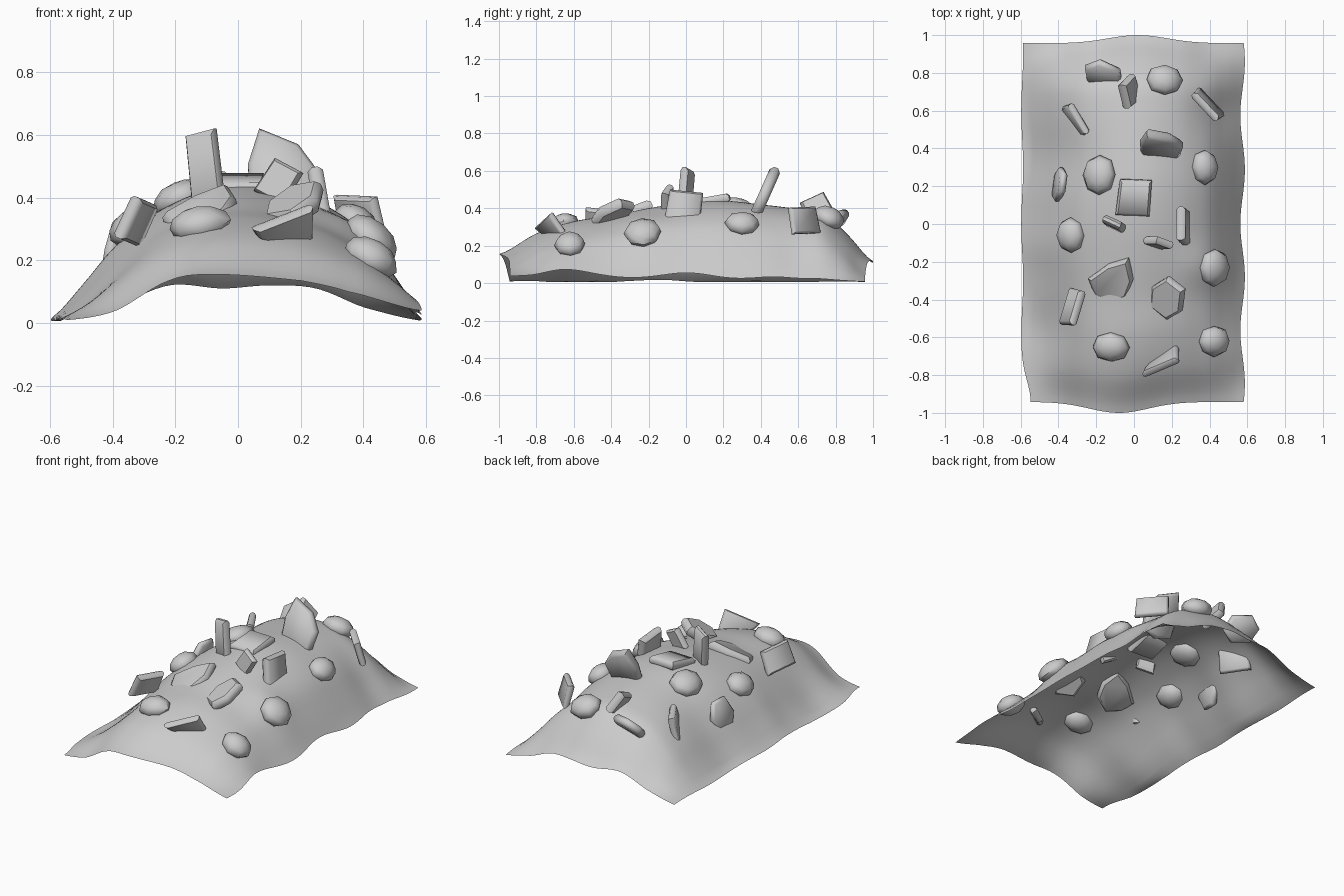
import bpy, bmesh, math, random
from mathutils import Vector, Matrix

if "Cube" in bpy.data.objects:
    bpy.data.objects.remove(bpy.data.objects["Cube"])

random.seed(4)


def interp(table, t):
    """Smooth cubic interpolation through (position, value) pairs."""
    if t <= table[0][0]:
        return table[0][1]
    for i in range(len(table) - 1):
        (a, p1), (b, p2) = table[i], table[i + 1]
        if t <= b:
            p0 = table[max(i - 1, 0)][1]
            p3 = table[min(i + 2, len(table) - 1)][1]
            f = (t - a) / (b - a)
            return 0.5 * (2*p1 + (p2-p0)*f + (2*p0-5*p1+4*p2-p3)*f*f + (3*p1-p0-3*p2+p3)*f**3)
    return table[-1][1]


# ridge line along y, middle cross-section, and the two end borders
RIDGE = [(-1, .15), (-.8, .265), (-.6, .33), (-.4, .36), (-.2, .40), (0, .43),
         (.2, .44), (.4, .42), (.6, .395), (.75, .36), (.87, .25), (1, .11)]
MIDDLE = [(-.6, .005), (-.5, .105), (-.4, .235), (-.3, .33), (-.2, .385), (-.1, .42), (0, .435),
          (.1, .43), (.2, .405), (.3, .36), (.4, .285), (.5, .15), (.6, .015)]
FRONT = [(-.6, .005), (-.4, .035), (-.22, .135), (-.08, .155), (.2, .135), (.35, .1), (.6, .035)]
BACK = [(-.6, .005), (-.4, .05), (-.22, .12), (-.05, .11), (.1, .12), (.25, .11), (.4, .05), (.6, .005)]
# soft swells and hollows on the flanks: x, y, radius, amount
BUMPS = [(.38, -.23, .13, .03), (-.42, .36, .2, -.04), (-.44, -.58, .16, -.03),
         (-.48, -.12, .13, .02), (.47, .62, .14, -.035), (.56, -.72, .15, .03)]


def height(x, y):
    border, e0 = (FRONT, .15) if y < 0 else (BACK, .11)
    w = (interp(RIDGE, y) - e0) / (.435 - e0)
    e, m = interp(border, x), interp(MIDDLE, x)
    lumps = sum(a * math.exp(-((x - cx) ** 2 + (y - cy) ** 2) / r ** 2) for cx, cy, r, a in BUMPS)
    return max(.006, e + w * (m - e) + lumps)


def add_object(name, bm):
    bmesh.ops.recalc_face_normals(bm, faces=bm.faces)
    me = bpy.data.meshes.new(name)
    bm.to_mesh(me)
    bm.free()
    ob = bpy.data.objects.new(name, me)
    bpy.context.collection.objects.link(ob)
    bpy.ops.object.select_all(action='DESELECT')
    ob.select_set(True)
    bpy.context.view_layer.objects.active = ob
    bpy.ops.object.shade_smooth_by_angle(angle=math.radians(50))
    return ob


# mound: thin open sheet with wavy borders
bm = bmesh.new()
bmesh.ops.create_grid(bm, x_segments=40, y_segments=64, size=1)
for v in bm.verts:
    u, w = v.co.x, v.co.y
    if u > 0:
        x = u * (0.575 + 0.012 * math.cos(10.5 * (w - 0.3)))
    else:
        x = u * (0.592 + 0.005 * math.cos(10 * w) - 0.04 * math.exp(-((w + 1) / 0.15) ** 2))
    centre, end = (0.02, 0.957) if w > 0 else (-0.08, 0.942)
    y = w * (end + (1 - end) * math.exp(-((x - centre) / 0.22) ** 2))
    v.co = (x, y, height(x, w))
add_object("mound", bm)


def frame(n, roll, loc):
    """Local z along n, local x horizontal, local y upward."""
    n = n.normalized()
    x = Vector((0, 0, 1)).cross(n).normalized()
    y = n.cross(x)
    m = Matrix((x, y, n)).transposed().to_4x4()
    return Matrix.Translation(loc) @ m @ Matrix.Rotation(math.radians(roll), 4, 'Z')


# rounded stones: flattened eight-sided pebbles lying along the slope (x, y, rx, ry)
STONES = [(-.18, .26, .092, .105), (.37, .30, .078, .092), (-.33, -.06, .083, .095),
          (.42, -.23, .095, .1), (.42, -.62, .092, .082), (-.12, -.65, .098, .08),
          (.16, .76, .098, .085)]
for i, (x, y, rx, ry) in enumerate(STONES):
    e = 0.04
    n = Vector((height(x - e, y) - height(x + e, y), height(x, y - e) - height(x, y + e), 2 * e))
    n = (n.normalized() + Vector((0, 0, 0.25))).normalized()
    bm = bmesh.new()
    bmesh.ops.create_uvsphere(bm, u_segments=8, v_segments=6, radius=1)
    for v in bm.verts:
        v.co *= random.uniform(0.97, 1.04)
    loc = Vector((x, y, height(x, y))) + n * 0.008
    q = Vector((0, 0, 1)).rotation_difference(n).to_matrix().to_4x4()
    bm.transform(Matrix.Translation(loc) @ q @ Matrix.Diagonal((rx, ry, 0.058, 1)))
    add_object(f"stone_{i + 1}", bm)

# shard outlines in a unit box
OUT = {
    'quad': [(-.5, -.5), (.5, -.46), (.48, .5), (-.46, .46)],
    'leaf': [(-.42, -.4), (0, -.5), (.42, -.4), (.5, 0), (.22, .32), (-.3, .5), (-.45, .1)],
    'tri': [(-.5, 0), (-.4, -.15), (.1, -.5), (.5, -.4), (.3, .5)],
    'hex': [(-.5, .05), (-.3, -.45), (.25, -.5), (.5, -.1), (.3, .45), (-.25, .5)],
}

# flat shards: outline, location, facing azimuth, elevation, roll, width, height, thickness
UPPER = [('leaf', .14, .42, .475, -90, 24, 0, .24, .31, .06),
         ('quad', -.105, 0, .485, -115, 2, 8, .11, .26, .045),
         ('quad', .13, -.10, .45, -105, 10, -30, .11, .13, .04),
         ('hex', .18, -.39, .375, -140, 58, 20, .2, .22, .06),
         ('leaf', -.1, -.3, .355, -120, 63, -25, .21, .28, .06),
         ('tri', .15, -.73, .30, -55, -30, 0, .25, .17, .04),
         ('quad', 0, .14, .44, -90, 80, -5, .18, .2, .05)]
FLANK = [('quad', .39, .63, .335, 43, 15, 0, .2, .15, .04),
         ('quad', .26, -.01, .41, 0, 10, -8, .19, .17, .05),
         ('quad', -.31, .55, .28, -150, 14, 0, .19, .17, .04),
         ('hex', -.395, .21, .235, 172, 12, 10, .18, .2, .04),
         ('quad', -.325, -.44, .325, 160, 24, 6, .2, .15, .045),
         ('quad', -.025, .70, .40, 0, 28, 25, .15, .14, .05),
         ('hex', -.16, .79, .32, -106, 45, -8, .22, .17, .05)]
for i, (kind, x, y, z, az, el, roll, w, h, t) in enumerate(UPPER + FLANK):
    a, b = math.radians(az), math.radians(el)
    n = Vector((math.cos(a) * math.cos(b), math.sin(a) * math.cos(b), math.sin(b)))
    bm = bmesh.new()
    rings = []
    for depth, s in ((-.5, .86), (-.2, 1), (.2, 1), (.5, .86)):
        rings.append([bm.verts.new((px * w * s, py * h * s, depth * t)) for px, py in OUT[kind]])
    bm.faces.new(rings[0])
    bm.faces.new(rings[-1])
    k = len(OUT[kind])
    for r0, r1 in zip(rings, rings[1:]):
        for j in range(k):
            bm.faces.new((r0[j], r0[(j + 1) % k], r1[(j + 1) % k], r1[j]))
    bm.transform(frame(n, roll, Vector((x, y, z))))
    add_object(f"shard_{i + 1}", bm)
